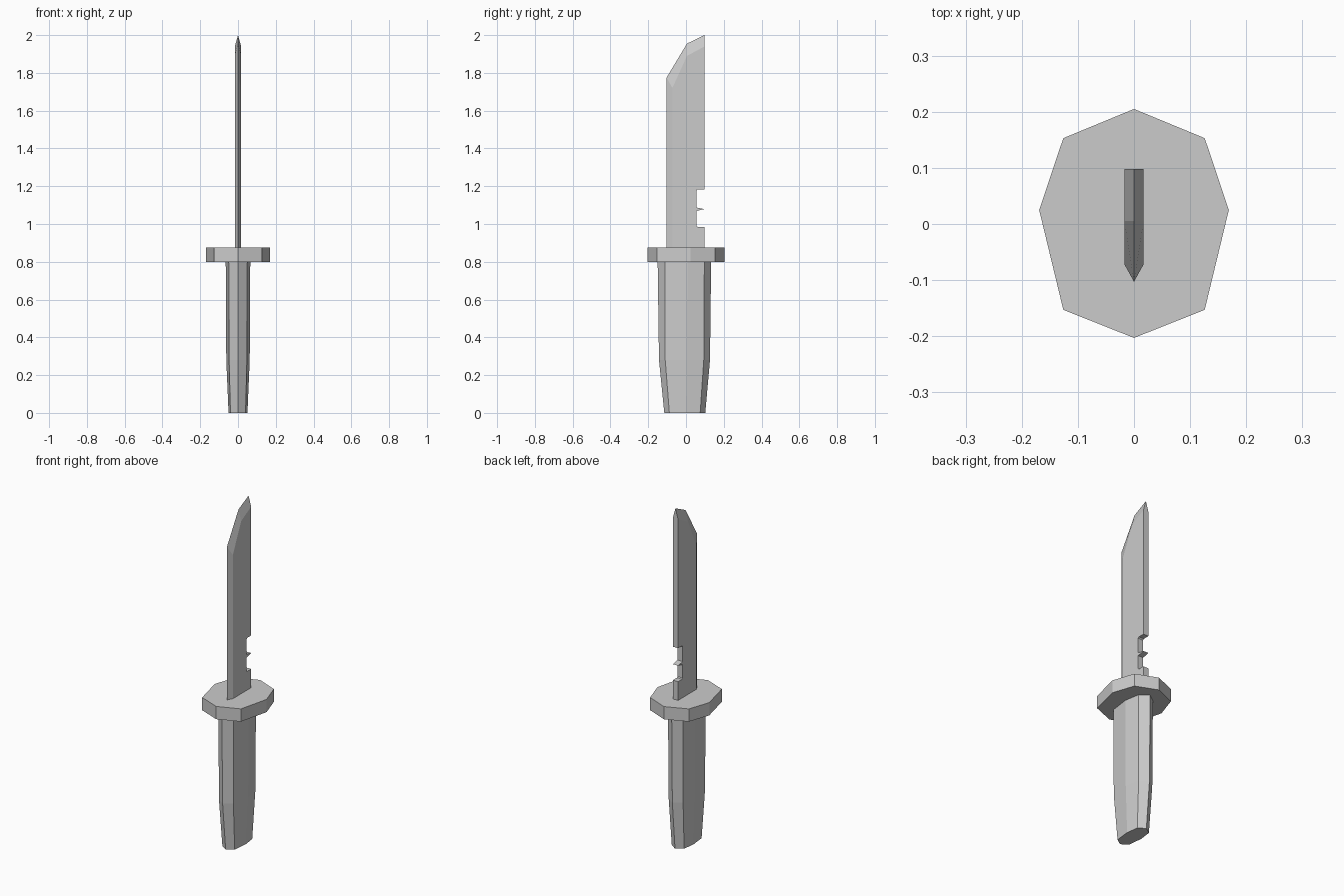
import bpy, bmesh

if "Cube" in bpy.data.objects:
    bpy.data.objects.remove(bpy.data.objects["Cube"])


def finish(name, bm):
    bmesh.ops.recalc_face_normals(bm, faces=bm.faces)
    mesh = bpy.data.meshes.new(name)
    bm.to_mesh(mesh)
    bm.free()
    obj = bpy.data.objects.new(name, mesh)
    bpy.context.collection.objects.link(obj)
    return obj


def mirrored_ring(half):
    """Close a half section (front to back, x >= 0) across x = 0."""
    return half + [(-x, y) for x, y in half[-2:0:-1]]


def loft(name, sections):
    """Skin (z, half section) pairs into a capped solid."""
    bm = bmesh.new()
    rings = [[bm.verts.new((x, y, z)) for x, y in mirrored_ring(half)]
             for z, half in sections]
    for a, b in zip(rings, rings[1:]):
        for i in range(len(a)):
            j = (i + 1) % len(a)
            bm.faces.new((a[i], a[j], b[j], b[i]))
    bm.faces.new(rings[0])
    bm.faces.new(rings[-1])
    return finish(name, bm)


# Faceted grip, tapering to the pommel end
loft("handle", [
    (0.0, [(0, -0.115), (0.04, -0.088), (0.05, 0.003), (0.04, 0.075), (0, 0.102)]),
    (0.28, [(0, -0.143), (0.047, -0.11), (0.062, 0.006), (0.047, 0.094), (0, 0.127)]),
    (0.80, [(0, -0.15), (0.049, -0.112), (0.065, 0.007), (0.049, 0.097), (0, 0.133)]),
])

# Eight-sided guard plate
guard = [(0, -0.203), (0.126, -0.153), (0.169, 0.025), (0.126, 0.153), (0, 0.205)]
loft("guard", [(0.80, guard), (0.875, guard)])

# Blade: flat sides, notched spine, bevelled cutting edge
T, BASE = 0.017, 0.87
spine = [(0.055, 0.99), (0.055, 1.069), (0.098, 1.079), (0.055, 1.087),
         (0.055, 1.175), (0.06, 1.182), (0.098, 1.182)]
back = [(0.098, BASE), (0.098, 0.985), (0.06, 0.985)] + spine + [(0.098, 1.94)]
shoulder = [(0.098, 1.94), (0.005, 1.89), (-0.072, 1.72), (-0.072, BASE)]
edge = [(0.098, 2.0), (0.005, 1.955), (-0.103, 1.775), (-0.103, BASE)]

bm = bmesh.new()
outline = back + shoulder[1:]
right = [bm.verts.new((T, y, z)) for y, z in outline]
left = [bm.verts.new((-T, y, z)) for y, z in outline]
ridge = [bm.verts.new((0, y, z)) for y, z in edge]
first = len(back) - 1
for side in (right, left):
    bm.faces.new(side)
    for i in range(3):
        k = first + i
        bm.faces.new((side[k], side[k + 1], ridge[i + 1], ridge[i]))
for i in range(first):
    bm.faces.new((right[i], right[i + 1], left[i + 1], left[i]))
bm.faces.new((right[first], left[first], ridge[0]))
bm.faces.new((right[0], left[0], left[-1], ridge[-1], right[-1]))
finish("blade", bm)
